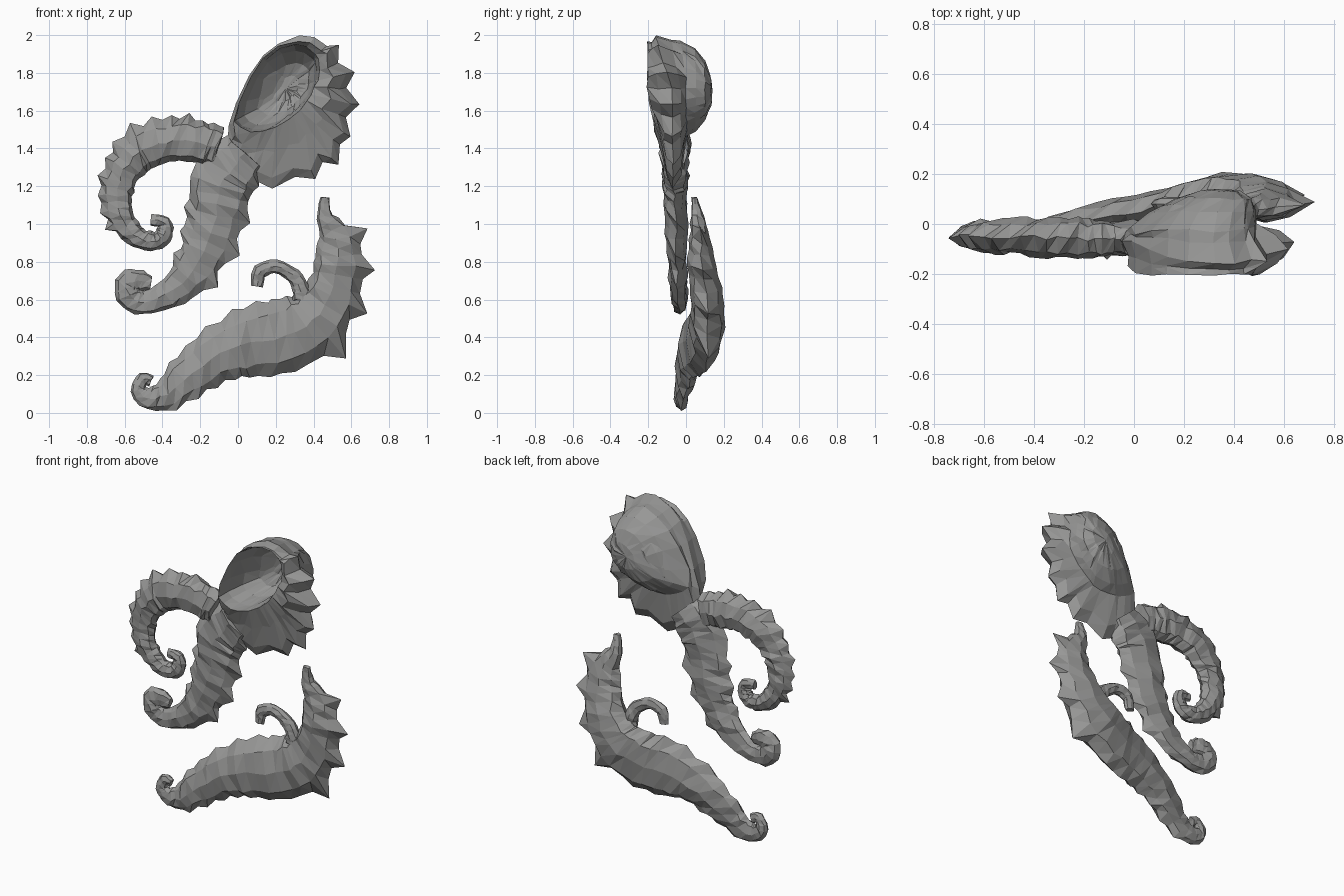
import bpy, bmesh, math, random
from mathutils import Vector

if "Cube" in bpy.data.objects:
    bpy.data.objects.remove(bpy.data.objects["Cube"])

random.seed(4)

grey = bpy.data.materials.new("dark_grey")
grey.diffuse_color = (.31, .31, .305, 1)
grey.use_nodes = True
grey.node_tree.nodes["Principled BSDF"].inputs["Base Color"].default_value = grey.diffuse_color


def jit(s):
    return Vector([random.uniform(-s, s) for _ in range(3)])


def finish(name, bm):
    bmesh.ops.recalc_face_normals(bm, faces=bm.faces)
    me = bpy.data.meshes.new(name)
    bm.to_mesh(me)
    bm.free()
    me.materials.append(grey)
    ob = bpy.data.objects.new(name, me)
    bpy.context.collection.objects.link(ob)
    return ob


def skin(bm, rings, start, end):
    """Bridge closed rings of points and cap both ends with fans."""
    vr = [[bm.verts.new(p) for p in r] for r in rings]
    n = len(vr[0])
    for a, b in zip(vr, vr[1:]):
        for i in range(n):
            j = (i + 1) % n
            bm.faces.new((a[i], a[j], b[j]))
            bm.faces.new((a[i], b[j], b[i]))
    for ring, p in ((vr[0], start), (vr[-1], end)):
        tip = bm.verts.new(p)
        for i in range(n):
            bm.faces.new((ring[i], ring[(i + 1) % n], tip))


def catmull(pts, steps):
    P = [Vector(p) for p in pts]
    P = [2 * P[0] - P[1]] + P + [2 * P[-1] - P[-2]]
    out = []
    for a, b, c, d in zip(P, P[1:], P[2:], P[3:]):
        for k in range(steps):
            t = k / steps
            out.append(0.5 * (2 * b + (c - a) * t + (2 * a - 5 * b + 4 * c - d) * t * t
                              + (3 * b - a - 3 * c + d) * t ** 3))
    return out + [P[-2]]


def limb(name, pts, steps=3, sides=8, spikes=(), noise=0.01):
    """Tapered tube. pts: x, y, z, half width, half depth.
    spikes: (side, first, last, length, every) along the tube's edge."""
    path = catmull([Vector(p) for p in pts], steps)
    rings = []
    for i, p in enumerate(path):
        q = path[min(i + 1, len(path) - 1)] - path[max(i - 1, 0)]
        t = Vector((q[0], 0, q[2])).normalized()
        n = Vector((-t.z, 0, t.x))
        c = Vector(p[:3])
        f = i / (len(path) - 1)
        s = min(noise, p[3] * .1)
        ring = []
        for k in range(sides):
            a = 2 * math.pi * k / sides
            w = p[3]
            for side, f0, f1, length, every in spikes:
                if side * math.cos(a) > 0.99 and f0 <= f <= f1 and i % every == 0:
                    w += length * random.uniform(.75, 1.1)
            ring.append(c + n * w * math.cos(a) + Vector((0, p[4] * math.sin(a), 0)) + jit(s))
        rings.append(ring)
    bm = bmesh.new()
    skin(bm, rings, Vector(path[0][:3]), Vector(path[-1][:3]))
    return finish(name, bm)


# hollow head: cavity, rim, spiky outline and rear dome lofted as rings
outline = [(-.05, 1.52), (-.01, 1.64), (.06, 1.79), (.13, 1.89), (.22, 1.96), (.33, 1.995),
           (.40, 1.985), (.47, 1.94), (.53, 1.95), (.53, 1.85), (.62, 1.80), (.57, 1.72),
           (.645, 1.63), (.57, 1.56), (.60, 1.46), (.54, 1.42), (.53, 1.31), (.45, 1.33),
           (.41, 1.24), (.30, 1.25), (.18, 1.19), (.10, 1.23), (.04, 1.22), (-.03, 1.32),
           (-.06, 1.42)]
C = Vector((.2, 0, 1.72))
POLE = Vector((.13, 0, -.01))      # rear dome peaks to the right of the cavity
AX = math.atan2(.71, .70)


def clamp(v):
    return max(0.0, min(1.0, v))


rings = [[] for _ in range(13)]
for x, z in outline:
    d = Vector((x, 0, z)) - C
    R = d.length
    d.normalize()
    a = math.atan2(d.z, d.x) - AX
    hole = 1 / math.sqrt((math.cos(a) / .28) ** 2 + (math.sin(a) / .17) ** 2)
    hole = min(hole, R * .92)
    dome = min(R * .93, .30 + .03 * d.z)
    y_rim = -.13 - .075 * clamp((z - 1.3) / .4)
    y_out = -.07 - .09 * clamp((z - 1.7) / .28)
    y_base = -.01 - .03 * clamp((z - 1.8) / .2) - .05 * clamp((.15 - x) / .2) * clamp((z - 1.5) / .1)
    steps = [(hole * .3, .105, .4), (hole * .6, .075, .3), (hole * .85, .0, .1),
             (hole * .95, -.09, 0), (hole, -.17, 0), (hole * .6 + R * .4, y_rim, 0),
             (R * .9, y_rim * .55 + y_out * .45, 0), (R, y_out, 0),
             (max(R * .87, dome * .98), y_base * .7 + y_out * .3, 0), (dome * .97, y_base + .01, 0),
             (dome * .82, .05, .3), (dome * .6, .1, .7), (dome * .3, .132, 1)]
    for ring, (r, y, s) in zip(rings, steps):
        ring.append(C + POLE * s + d * r + Vector((0, y, 0)) + jit(.005))
bm = bmesh.new()
skin(bm, rings, C + POLE * .4 + Vector((0, .11, 0)), C + POLE + Vector((0, .14, 0)))
finish("hollow_head", bm)

# torso running from the head down to a curled tail
limb("torso_and_tail", [
    (.04, -.065, 1.38, .13, .075), (-.03, -.06, 1.30, .165, .072), (-.09, -.06, 1.20, .165, .065),
    (-.12, -.055, 1.05, .145, .06), (-.16, -.05, .90, .135, .055), (-.235, -.045, .76, .11, .05),
    (-.34, -.04, .65, .085, .045), (-.46, -.035, .59, .062, .038), (-.56, -.03, .60, .07, .038),
    (-.59, -.03, .68, .07, .038), (-.53, -.03, .70, .06, .035), (-.46, -.03, .69, .035, .02)],
    spikes=[(1, .2, .5, .05, 3), (-1, .25, .5, .025, 3)])

# curled side arm with a spiny outer edge
limb("curled_arm", [
    (-.10, -.06, 1.41, .11, .075), (-.20, -.06, 1.43, .115, .08), (-.34, -.055, 1.44, .11, .08),
    (-.50, -.05, 1.40, .11, .07), (-.60, -.05, 1.29, .095, .065), (-.64, -.05, 1.15, .08, .055),
    (-.61, -.05, 1.02, .07, .05), (-.53, -.05, .93, .055, .045), (-.44, -.05, .91, .05, .04),
    (-.39, -.05, .95, .045, .035), (-.39, -.05, 1.01, .035, .03), (-.46, -.05, 1.02, .03, .02)],
    steps=4, spikes=[(-1, .1, .55, .035, 2)])

# separate lower limb: thick crescent tapering to a tip at each end
limb("lower_crescent", [
    (.46, .045, 1.14, .025, .015), (.46, .06, 1.04, .045, .035), (.52, .075, .92, .10, .055),
    (.53, .085, .78, .125, .07), (.49, .11, .62, .145, .09), (.40, .115, .49, .175, .095),
    (.25, .10, .41, .185, .085), (.07, .055, .37, .175, .08), (-.09, .025, .315, .145, .07),
    (-.24, .0, .21, .115, .055), (-.37, -.02, .10, .085, .04), (-.47, -.025, .075, .06, .035),
    (-.53, -.025, .12, .04, .03), (-.50, -.025, .18, .035, .025), (-.46, -.025, .17, .03, .02)],
    spikes=[(1, .1, .4, .075, 3), (1, .41, .72, .015, 2), (-1, .42, .68, .025, 2)])

# small hook on the lower limb
limb("upper_hook", [
    (.34, .09, .60, .05, .04), (.33, .085, .66, .045, .035), (.29, .08, .73, .04, .03),
    (.20, .08, .775, .035, .028), (.12, .08, .75, .04, .028), (.10, .08, .67, .03, .02)],
    noise=.004)
